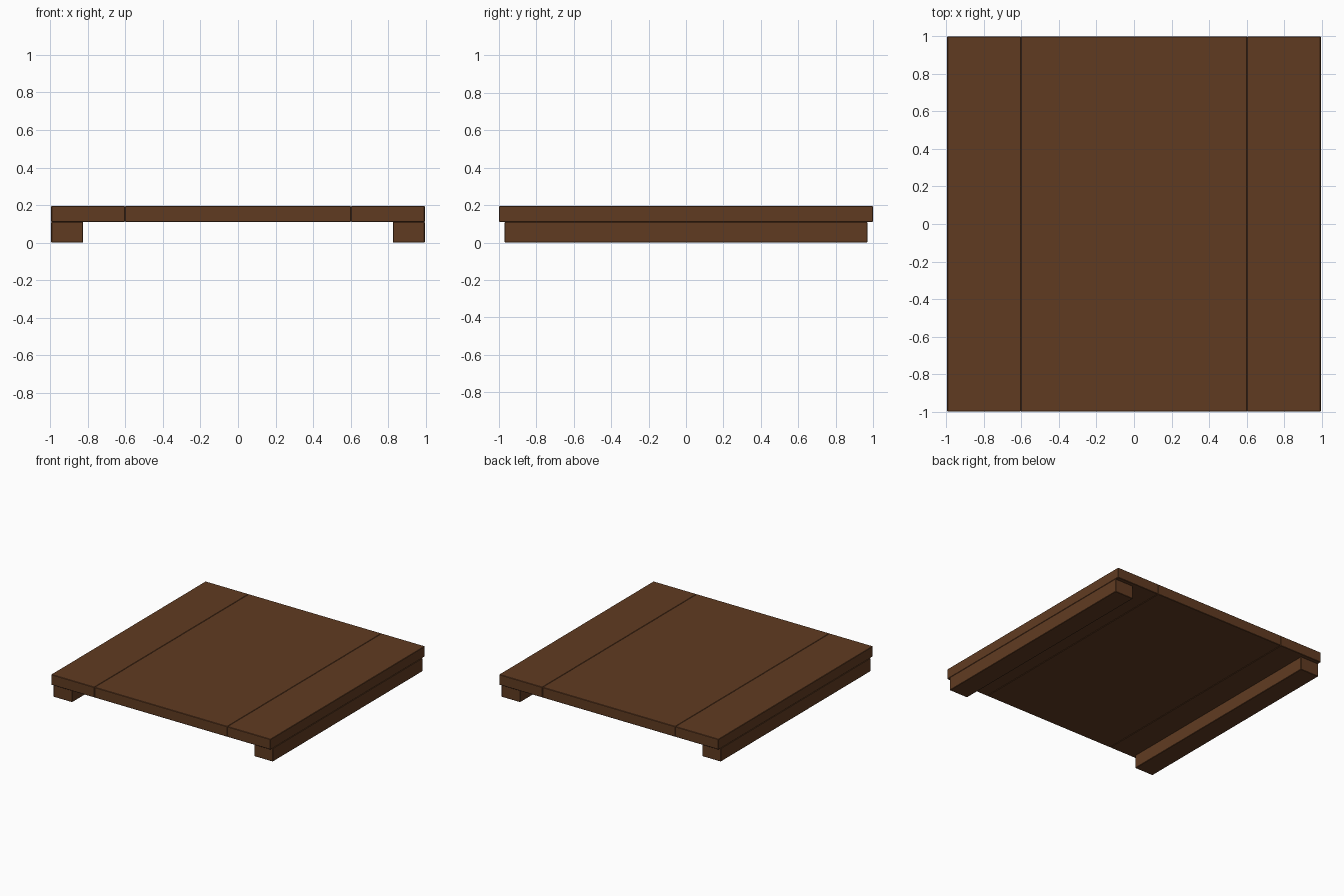
import bpy

if "Cube" in bpy.data.objects:
    bpy.data.objects.remove(bpy.data.objects["Cube"])

wood = bpy.data.materials.new("brown wood")
wood.diffuse_color = (0.118, 0.044, 0.0155, 1)
wood.use_nodes = True
wood.node_tree.nodes["Principled BSDF"].inputs["Base Color"].default_value = wood.diffuse_color


def box(name, x0, x1, y0, y1, z0, z1):
    """Plain box given by its limits on each axis."""
    bpy.ops.mesh.primitive_cube_add(
        size=1, location=((x0 + x1) / 2, (y0 + y1) / 2, (z0 + z1) / 2))
    ob = bpy.context.object
    ob.name = name
    ob.scale = (x1 - x0, y1 - y0, z1 - z0)
    bpy.ops.object.transform_apply(location=False, rotation=False, scale=True)
    ob.data.materials.append(wood)
    # slightly eased edges
    bevel = ob.modifiers.new("eased_edges", 'BEVEL')
    bevel.width = 0.003
    bevel.segments = 1
    return ob


RUNNER_TOP, DECK_TOP = 0.11, 0.195
SEAM = 0.603   # outer board joint
GAP = 0.001

# deck: wide middle board flanked by two outer boards
box("middle_board", -SEAM + GAP, SEAM - GAP, -1, 1, RUNNER_TOP, DECK_TOP)
for side, label in ((-1, "left"), (1, "right")):
    a, b = sorted((side * SEAM, side * 0.995))
    box(label + "_board", a, b, -1, 1, RUNNER_TOP, DECK_TOP)
    # runner under the outer edge, a little shorter than the deck
    a, b = sorted((side * 0.825, side * 0.995))
    box(label + "_runner", a, b, -0.97, 0.97, 0, RUNNER_TOP)
